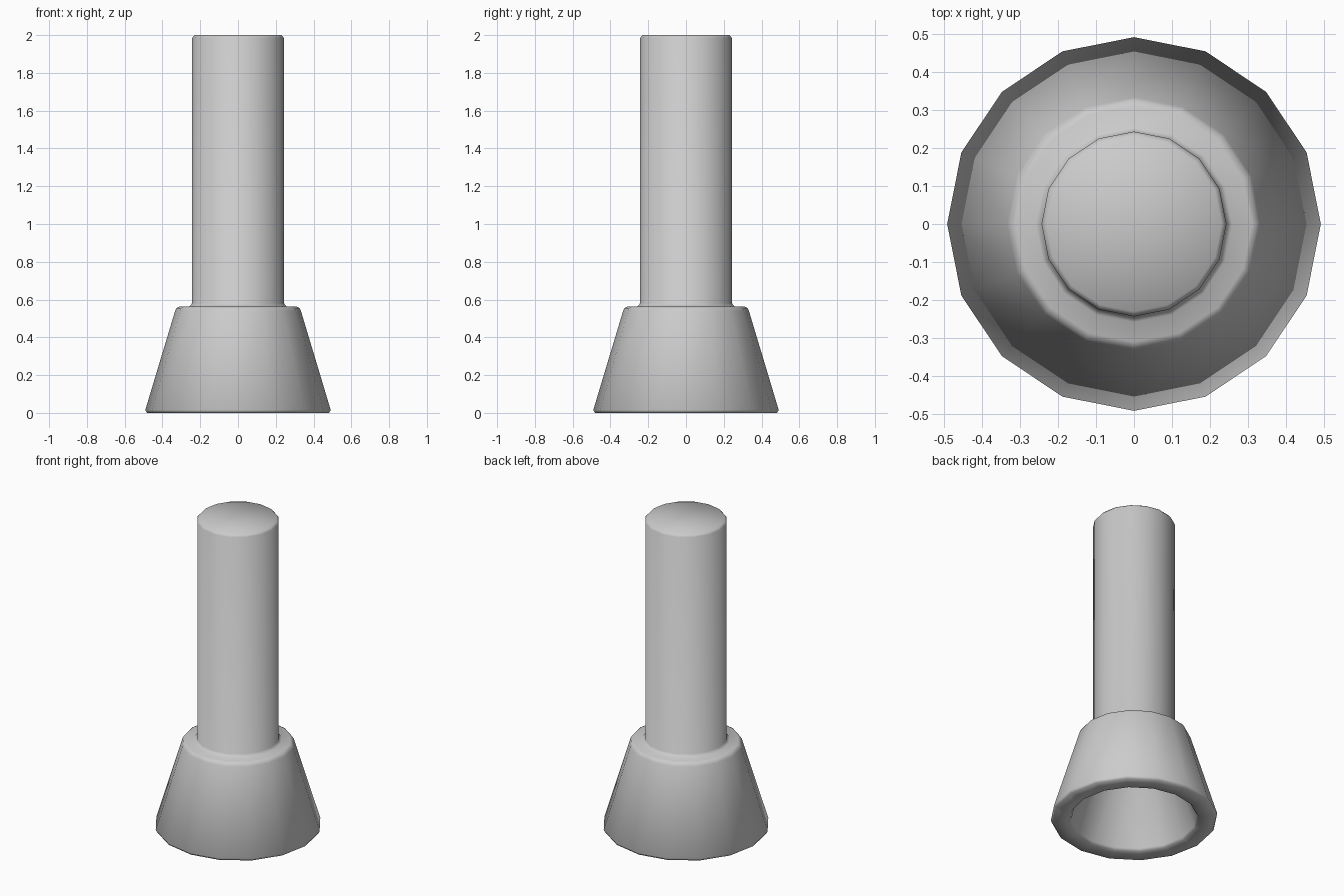
import bpy
import math

if "Cube" in bpy.data.objects:
    bpy.data.objects.remove(bpy.data.objects["Cube"])

SIDES = 16


def lathe(name, profile):
    """Revolve (radius, z) points around z; radius 0 makes a pole."""
    verts, rings, faces = [], [], []
    for r, z in profile:
        n = 1 if r == 0 else SIDES
        rings.append([len(verts) + i for i in range(n)])
        for i in range(n):
            a = 2 * math.pi * i / SIDES
            verts.append((r * math.cos(a), r * math.sin(a), z))
    for low, high in zip(rings, rings[1:]):
        for i in range(SIDES):
            j = (i + 1) % SIDES
            quad = [low[i % len(low)], low[j % len(low)],
                    high[j % len(high)], high[i % len(high)]]
            faces.append(list(dict.fromkeys(quad)))
    mesh = bpy.data.meshes.new(name)
    mesh.from_pydata(verts, [], faces)
    mesh.polygons.foreach_set("use_smooth", [True] * len(mesh.polygons))
    mesh.update()
    obj = bpy.data.objects.new(name, mesh)
    bpy.context.collection.objects.link(obj)
    return obj


# Hollow flared foot with a thick rim, flowing into the solid stem
cavity = [(0, 0.46), (0.22, 0.46), (0.237, 0.445), (0.37, 0.015)]
rim = [(0.38, 0.0), (0.482, 0.0), (0.491, 0.015)]
shoulder = [(0.333, 0.54), (0.325, 0.555), (0.31, 0.563)]
stem = [(0.258, 0.563), (0.243, 0.58), (0.243, 1.985), (0.23, 2.0), (0, 2.0)]
lathe("flared_foot_and_stem", cavity + rim + shoulder + stem)
